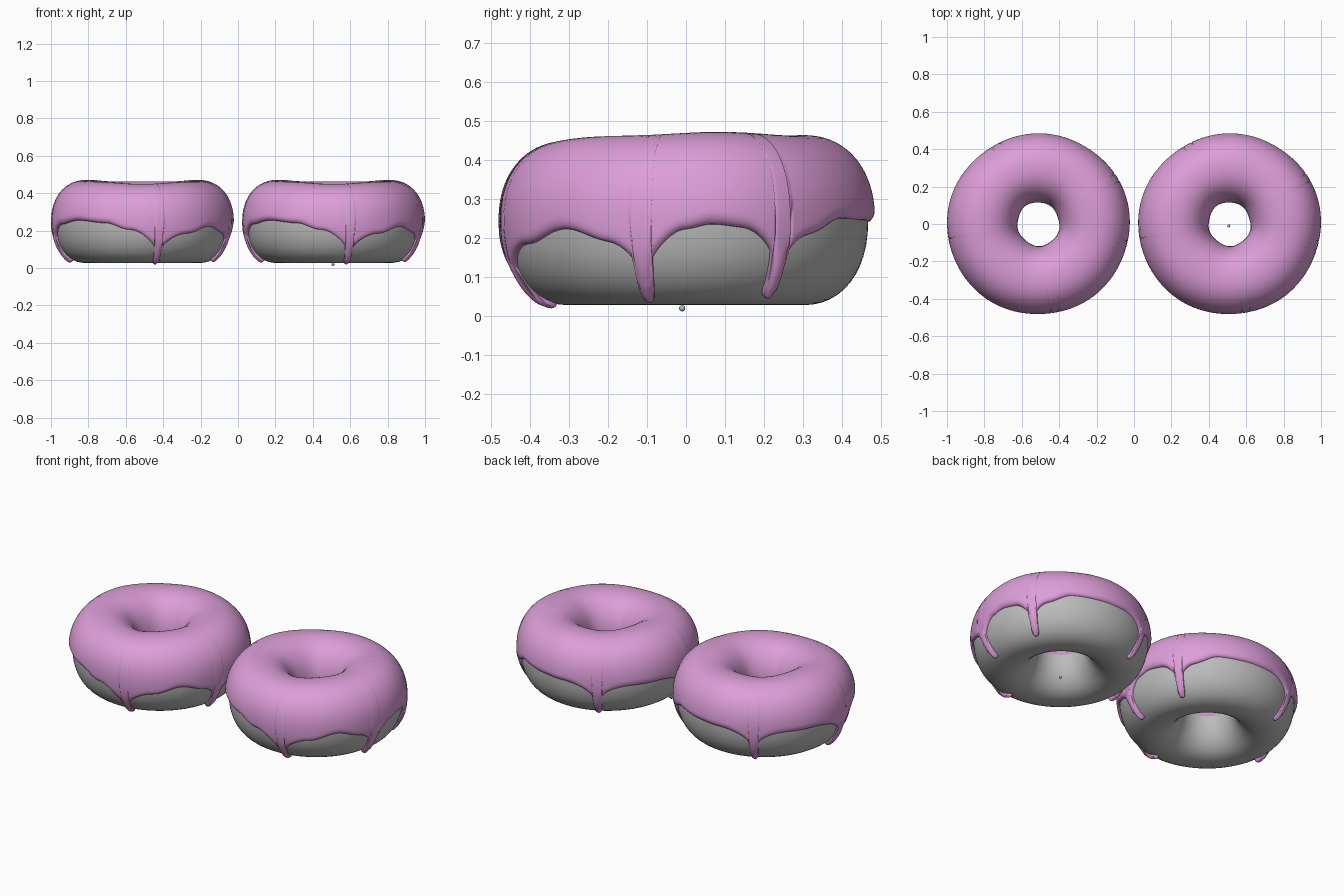
import bpy, bmesh, math
from math import sin, cos, pi, radians, exp, sqrt

cube = bpy.data.objects.get("Cube")
if cube:
    bpy.data.objects.remove(cube)

RING, RX, RZ, MID = 0.30, 0.168, 0.218, 0.245   # ring radius, section half sizes, mid height
POWER = 0.91                                    # slightly squared section
COLS, ROWS = 540, 44


def material(name, color):
    mat = bpy.data.materials.new(name)
    mat.use_nodes = True
    mat.diffuse_color = color
    bsdf = mat.node_tree.nodes["Principled BSDF"]
    bsdf.inputs["Base Color"].default_value = color
    bsdf.inputs["Roughness"].default_value = 0.5
    return mat


dough_mat = material("plain grey dough", (0.5, 0.5, 0.5, 1))
icing_mat = material("pink icing", (0.72, 0.34, 0.69, 1))


def spow(v, p):
    return math.copysign(abs(v) ** p, v)


def section(a, theta, off):
    """Point on the ring; a = 0 is the outer side, growing downward."""
    r = RING + (RX + off) * spow(cos(a), POWER)
    rz = RZ if a > 0 else RZ - 0.018
    z = MID - (rz + off) * spow(sin(a), POWER)
    return (r * cos(theta), r * sin(theta), z)


def grid_mesh(name, columns, mat, close_rows=False):
    """Skin a closed loop of columns of points."""
    bm = bmesh.new()
    vs = [[bm.verts.new(p) for p in col] for col in columns]
    n, m = len(vs), len(vs[0])
    for i in range(n):
        k = (i + 1) % n
        for j in range(m if close_rows else m - 1):
            q = (j + 1) % m
            bm.faces.new((vs[i][j], vs[i][q], vs[k][q], vs[k][j]))
    bmesh.ops.recalc_face_normals(bm, faces=bm.faces)
    # make sure the skin faces outward at the top
    top = max(bm.faces, key=lambda f: f.calc_center_median().z)
    if top.normal.z < 0:
        bmesh.ops.reverse_faces(bm, faces=bm.faces)
    for f in bm.faces:
        f.smooth = True
    mesh = bpy.data.meshes.new(name)
    bm.to_mesh(mesh)
    bm.free()
    mesh.materials.append(mat)
    return mesh


# Icing hem: degrees round the ring, height of the hem
HEM = [(0, .225), (8, .235), (18, .23), (30, .21), (42, .215), (58, .25), (75, .245),
       (95, .24), (118, .215), (140, .23), (160, .23), (186, .2), (205, .235),
       (224, .255), (245, .24), (262, .205), (281, .155), (300, .185), (319, .222),
       (335, .195), (346, .185), (360, .225)]
# Drips: degrees round the ring, section angle of the tip
DRIPS = [(31, 1.03), (118, 1.1), (186, 1.17), (281, 1.38), (346, 1.15)]
DRIP_HALF = 3.0


def hem_angle(deg):
    for (d0, z0), (d1, z1) in zip(HEM, HEM[1:]):
        if d0 <= deg <= d1:
            t = (1 - cos(pi * (deg - d0) / (d1 - d0))) / 2
            z = z0 + (z1 - z0) * t
            break
    a = math.asin(spow((MID - z) / RZ, 1 / POWER))
    for centre, tip in DRIPS:
        d = abs((deg - centre + 180) % 360 - 180)
        a += 0.2 * exp(-max(0, d - DRIP_HALF) / 4)
        if d < DRIP_HALF:
            a += (tip - a) * sqrt(1 - (d / DRIP_HALF) ** 4)
    return a


hem = [hem_angle(360 * i / COLS) for i in range(COLS)]
INNER = -pi - 0.08
LIP = 0.022


def icing_thickness(i, a):
    """Rounded lip: thickness grows with distance from the hem."""
    theta = 2 * pi * i / COLS
    full = 0.018 + 0.003 * sin(2 * theta + 1) + 0.002 * sin(5 * theta)
    d = 0.19 * (a - INNER)
    if a > -0.3:
        r = RING + RX * cos(a)
        step = 2 * pi / COLS * r
        for k in range(-8, 9):
            # distance to each neighbouring column's covered span
            below = max(0, hem[(i + k) % COLS] - a) * 0.19
            d = min(d, sqrt((k * step) ** 2 + below ** 2))
        if a > 0.7:
            full += 0.005 * min(1, (a - 0.7) / 0.4)
    t = min(1, max(0, d / LIP))
    return -0.003 + (full + 0.003) * sqrt(1 - (1 - t) ** 2)


def icing_column(i):
    col = []
    for j in range(ROWS + 1):
        t = j / ROWS
        a = INNER + (hem[i] - INNER) * (1 - (1 - t) ** 1.6)
        x, y, z = section(a, 2 * pi * i / COLS, icing_thickness(i, a))
        # gentle unevenness over the top
        if z > MID:
            z += 0.05 * (z - MID) * (sin(2 * pi * i / COLS) * 0.5 + sin(4 * pi * i / COLS + 2) * 0.4)
        col.append((x, y, z))
    return col


icing_mesh = grid_mesh("icing", [icing_column(i) for i in range(COLS)], icing_mat)
dough_mesh = grid_mesh("dough", [[section(2 * pi * j / 48 - pi, 2 * pi * i / 96, 0)
                                  for j in range(48)] for i in range(96)], dough_mat, True)

# Two matching rings side by side
for side, x in (("right", -0.511), ("left", 0.511)):
    for part, mesh in (("dough", dough_mesh), ("icing", icing_mesh)):
        ob = bpy.data.objects.new(f"{side}_{part}", mesh)
        ob.location.x = x
        bpy.context.collection.objects.link(ob)

# Small crumb under the left ring's hole
bpy.ops.mesh.primitive_uv_sphere_add(segments=16, ring_count=8, radius=0.008,
                                     location=(0.507, -0.01, 0.019))
crumb = bpy.context.object
crumb.name = "crumb"
crumb.data.materials.append(dough_mat)
bpy.ops.object.shade_smooth_by_angle()
